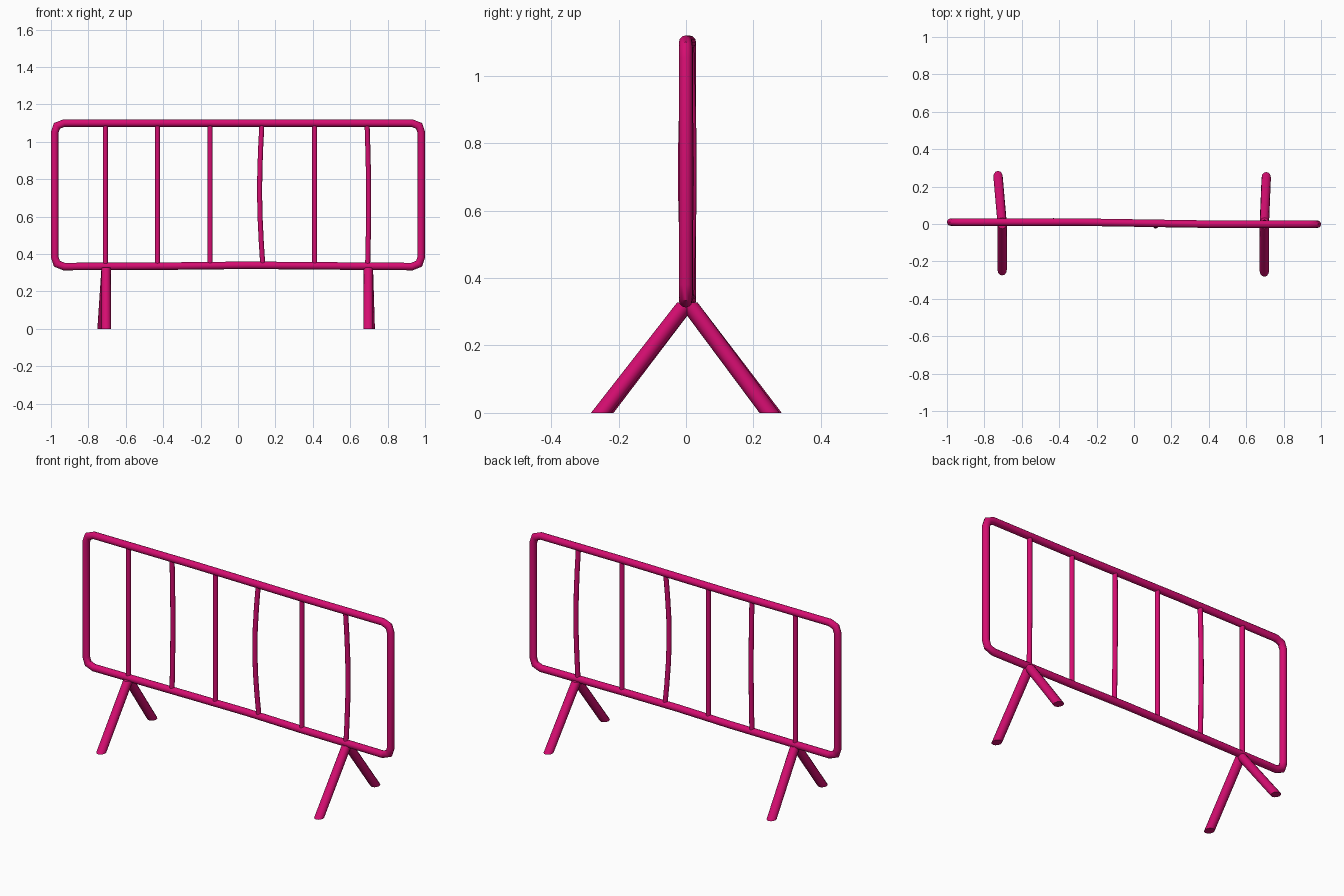
import bpy, bmesh
from math import sin, cos, pi, radians
from mathutils import Vector

SIDES = 12
BOTTOM, TOP = 0.333, 1.1

if "Cube" in bpy.data.objects:
    bpy.data.objects.remove(bpy.data.objects["Cube"])

paint = bpy.data.materials.new("magenta paint")
colour = (0.67, 0.004, 0.165, 1)
paint.diffuse_color = colour
paint.use_nodes = True
paint.node_tree.nodes["Principled BSDF"].inputs["Base Color"].default_value = colour


def loft(name, rings, closed=False):
    """Skin a list of rings into a smooth tube."""
    bm = bmesh.new()
    loops = [[bm.verts.new(p) for p in ring] for ring in rings]
    pairs = list(zip(loops, loops[1:]))
    if closed:
        pairs.append((loops[-1], loops[0]))
    else:
        bm.faces.new(loops[0])
        bm.faces.new(loops[-1])
    for a, b in pairs:
        for i in range(SIDES):
            j = (i + 1) % SIDES
            bm.faces.new((a[i], a[j], b[j], b[i]))
    bmesh.ops.recalc_face_normals(bm, faces=bm.faces)
    mesh = bpy.data.meshes.new(name)
    bm.to_mesh(mesh)
    bm.free()
    mesh.materials.append(paint)
    obj = bpy.data.objects.new(name, mesh)
    bpy.context.collection.objects.link(obj)
    bpy.ops.object.select_all(action='DESELECT')
    obj.select_set(True)
    bpy.context.view_layer.objects.active = obj
    bpy.ops.object.shade_smooth_by_angle(angle=radians(40))
    return obj


def ring(centre, u, v):
    return [centre + u * cos(2 * pi * i / SIDES) + v * sin(2 * pi * i / SIDES)
            for i in range(SIDES)]


def rail_y(x):
    """Slight sideways warp of the whole panel."""
    t = min(max((x + 0.3) / 0.7, 0), 1)
    return 0.01 - 0.011 * t


# Outer frame: a rounded rectangle swept with mitred rings
corner = [(0.98, 1.05), (0.968, 1.085), (0.93, TOP)]
mid = (BOTTOM + TOP) / 2
flip = [(x, 2 * mid - z) for x, z in corner]
outline = corner + [(0.4, TOP), (0.05, TOP), (-0.3, TOP)]
outline += [(-x, z) for x, z in reversed(corner)]
outline += [(-x, z) for x, z in flip]
outline += [(-0.3, 0.336), (0.05, 0.34), (0.4, 0.337)] + flip[::-1]
path = [Vector((x, rail_y(x), z)) for x, z in outline]
rings = []
for i, p in enumerate(path):
    t1 = (p - path[i - 1]).normalized()
    t2 = (path[(i + 1) % len(path)] - p).normalized()
    tangent = (t1 + t2).normalized()
    side = tangent.cross(Vector((0, 1, 0))).normalized()
    rings.append(ring(p, side * 0.02 / tangent.dot(t1), Vector((0, 0.02, 0))))
loft("outer_frame", rings, closed=True)

# Upright bars: x at bottom, x at top, bow in x, bow in y
bars = [(-0.709, -0.709, 0, 0), (-0.43, -0.43, 0, 0.008), (-0.149, -0.149, 0, 0),
        (0.133, 0.128, -0.015, -0.014), (0.41, 0.41, 0, 0), (0.693, 0.69, 0.007, 0.011)]
for n, (x0, x1, bow_x, bow_y) in enumerate(bars, 1):
    rings = []
    for k in range(7):
        t = k / 6
        bend = sin(pi * t)
        x = x0 + (x1 - x0) * t
        centre = Vector((x + bow_x * bend, rail_y(x) + bow_y * bend,
                         BOTTOM + (TOP - BOTTOM) * t))
        rings.append(ring(centre, Vector((0.0135, 0, 0)), Vector((0, 0.0135, 0))))
    loft(f"upright_bar_{n}", rings)

# Splayed legs, cut level at both ends: top x, foot x, foot y
legs = {"front_right_leg": (-0.705, -0.705, -0.245), "back_right_leg": (-0.705, -0.727, 0.254),
        "front_left_leg": (0.697, 0.697, -0.252), "back_left_leg": (0.697, 0.707, 0.248)}
for name, (top_x, foot_x, foot_y) in legs.items():
    u, v = Vector((0.025, 0, 0)), Vector((0, 0.03, 0))
    loft(name, [ring(Vector((foot_x, foot_y, 0)), u, v),
                ring(Vector((top_x, 0.004, 0.328)), u, v)])
